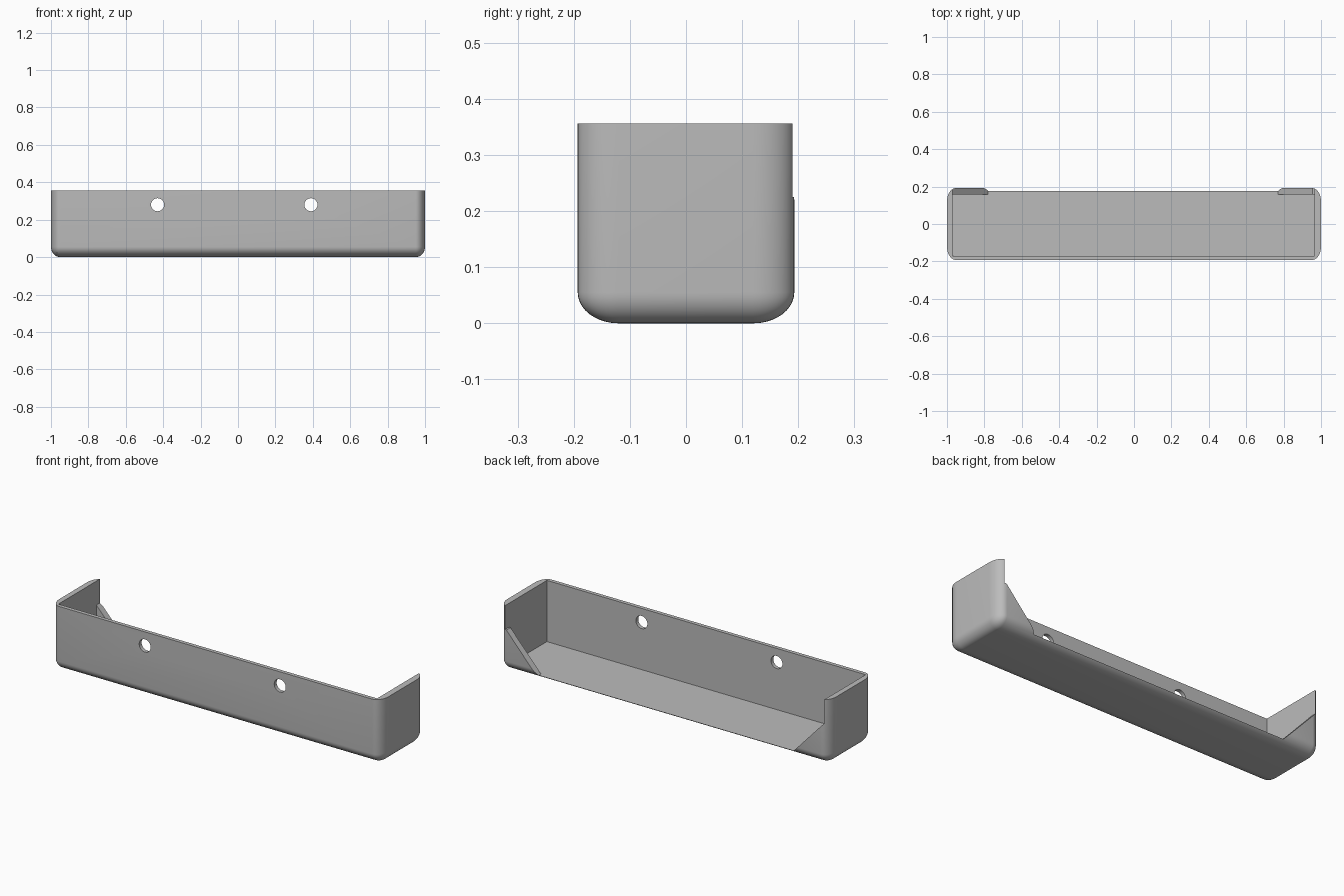
import bpy, bmesh, math
from mathutils import Matrix, Vector

default = bpy.data.objects.get("Cube")
if default:
    bpy.data.objects.remove(default, do_unlink=True)

HALF_Y, HEIGHT, FLOOR = 0.193, 0.356, 0.02
ROUND = Vector((0.05, 0.073, 0.055))      # elliptical edge rounding per axis
IN_L, IN_R = -0.97, 0.965                 # inner faces of the end walls
IN_FRONT, IN_BACK = -0.172, 0.157         # inner faces of front wall and gussets

grey = bpy.data.materials.new("plain grey")
grey.use_nodes = True
colour = (0.5, 0.5, 0.5, 1)
grey.diffuse_color = colour
grey.node_tree.nodes["Principled BSDF"].inputs["Base Color"].default_value = colour


def make_object(name, bm):
    bmesh.ops.recalc_face_normals(bm, faces=bm.faces)
    mesh = bpy.data.meshes.new(name)
    bm.to_mesh(mesh)
    bm.free()
    mesh.materials.append(grey)
    obj = bpy.data.objects.new(name, mesh)
    bpy.context.collection.objects.link(obj)
    return obj


def prism(name, outline, y0, y1):
    """Solid from an x-z outline, extruded along y."""
    bm = bmesh.new()
    face = bm.faces.new([bm.verts.new((x, y0, z)) for x, z in outline])
    out = bmesh.ops.extrude_face_region(bm, geom=[face])
    moved = [v for v in out["geom"] if isinstance(v, bmesh.types.BMVert)]
    bmesh.ops.translate(bm, verts=moved, vec=(0, y1 - y0, 0))
    return make_object(name, bm)


def cut(target, cutter):
    cutter.hide_render = True
    mod = target.modifiers.new(cutter.name, 'BOOLEAN')
    mod.operation = 'DIFFERENCE'
    mod.solver = 'EXACT'
    mod.object = cutter
    bpy.context.view_layer.objects.active = target
    bpy.ops.object.modifier_apply(modifier=mod.name)
    bpy.data.objects.remove(cutter, do_unlink=True)


# Outer shell: block rounded on every edge except around the top
size = Vector((2, 2 * HALF_Y, HEIGHT))
bm = bmesh.new()
bmesh.ops.create_cube(bm, size=1)
bmesh.ops.scale(bm, verts=bm.verts, vec=[s / r for s, r in zip(size, ROUND)])
edges = [e for e in bm.edges if any(v.co.z < 0 for v in e.verts)]
bmesh.ops.bevel(bm, geom=edges, offset=1, offset_type='OFFSET',
                segments=10, profile=0.5, affect='EDGES')
bmesh.ops.scale(bm, verts=bm.verts, vec=ROUND)
bmesh.ops.translate(bm, verts=bm.verts, vec=(0, 0, HEIGHT / 2))
tray = make_object("open_back_tray", bm)

# Inner cavity
cut(tray, prism("cavity_cutter",
                [(IN_L, FLOOR), (IN_R, FLOOR), (IN_R, 1), (IN_L, 1)],
                IN_FRONT, IN_BACK))

# Open back, leaving a sloped gusset at each end
cut(tray, prism("back_cutter",
                [(-0.78, FLOOR), (0.77, FLOOR), (0.955, 0.225), (IN_R, 0.225),
                 (IN_R, 1), (IN_L, 1), (IN_L, 0.225)],
                IN_BACK - 0.02, 0.5))

# Screw holes in the front wall
for x in (-0.43, 0.39):
    bm = bmesh.new()
    bmesh.ops.create_cone(
        bm, cap_ends=True, segments=32, radius1=0.035, radius2=0.035, depth=0.1,
        matrix=Matrix.Translation((x, -HALF_Y, 0.28)) @ Matrix.Rotation(math.pi / 2, 4, 'X'))
    cut(tray, make_object("hole_cutter", bm))

# Smooth rounded edges, keep the rest crisp
bpy.ops.object.select_all(action='DESELECT')
tray.select_set(True)
bpy.context.view_layer.objects.active = tray
bpy.ops.object.shade_smooth_by_angle(angle=math.radians(30))
